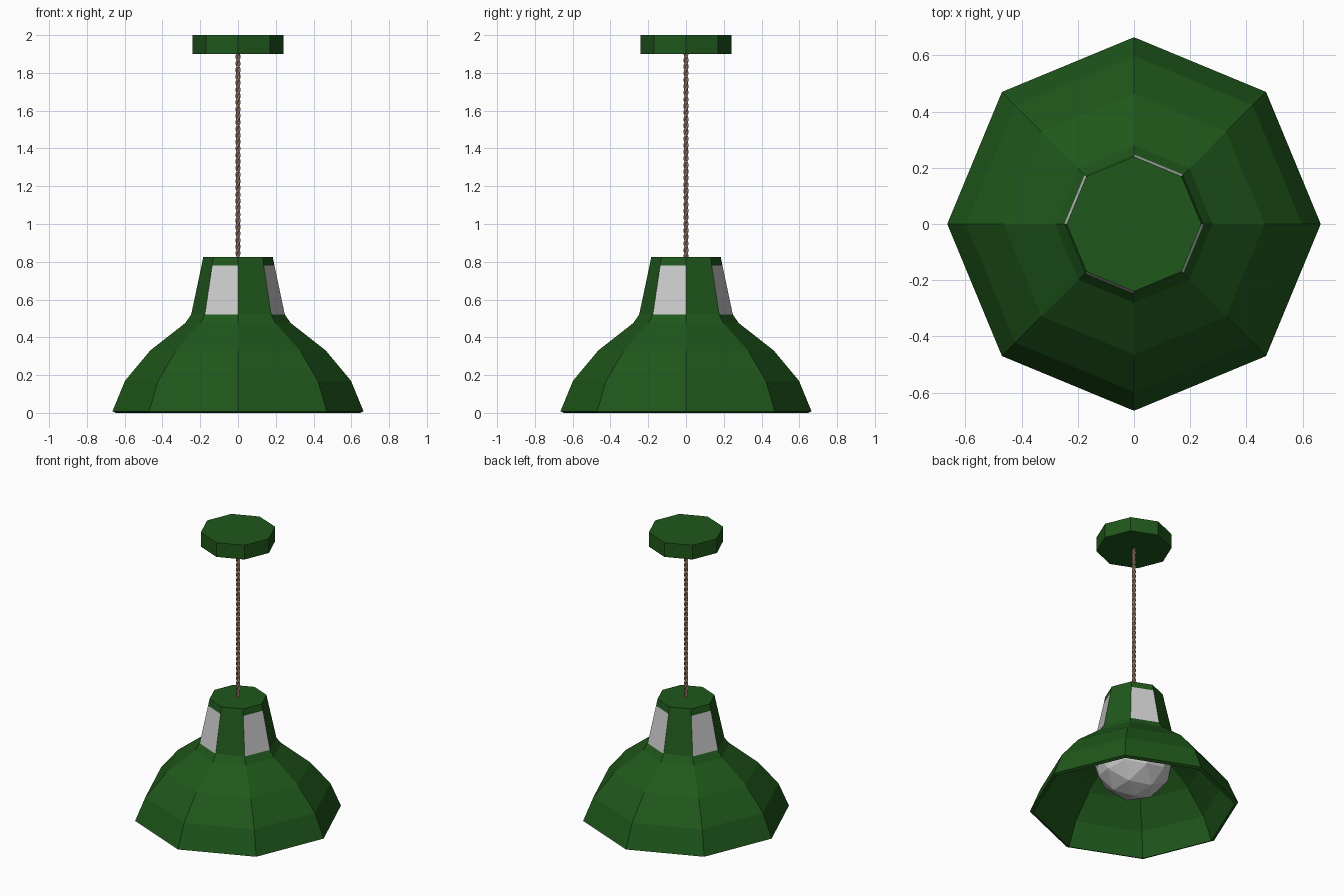
import bpy, bmesh, math

if "Cube" in bpy.data.objects:
    bpy.data.objects.remove(bpy.data.objects["Cube"])

SIDES = 8


def material(name, rgb):
    m = bpy.data.materials.new(name)
    m.diffuse_color = (*rgb, 1)
    m.use_nodes = True
    m.node_tree.nodes["Principled BSDF"].inputs["Base Color"].default_value = m.diffuse_color
    return m


green = material("green_enamel", (0.014, 0.096, 0.011))
brown = material("brown_cord", (0.45, 0.29, 0.20))


def new_object(name, bm, mat=None):
    me = bpy.data.meshes.new(name)
    bm.to_mesh(me)
    bm.free()
    ob = bpy.data.objects.new(name, me)
    bpy.context.collection.objects.link(ob)
    if mat:
        me.materials.append(mat)
    return ob


def lathe(name, profile, mat=None, keep=lambda i, k: True, top=False, bottom=False):
    """Octagonal rings joined by flat faces; keep() picks which faces to make."""
    bm = bmesh.new()
    rings = [[bm.verts.new((r * math.cos(k * math.tau / SIDES),
                            r * math.sin(k * math.tau / SIDES), z))
              for k in range(SIDES)] for r, z in profile]
    for i in range(len(rings) - 1):
        a, b = rings[i], rings[i + 1]
        for k in range(SIDES):
            if keep(i, k):
                n = (k + 1) % SIDES
                bm.faces.new((a[k], a[n], b[n], b[k]))
    if top:
        bm.faces.new(rings[-1])
    if bottom:
        bm.faces.new(rings[0][::-1])
    loose = [v for v in bm.verts if not v.link_faces]
    bmesh.ops.delete(bm, geom=loose, context='VERTS')
    return new_object(name, bm, mat)


def thicken(ob, t):
    m = ob.modifiers.new("thickness", 'SOLIDIFY')
    m.thickness = t
    m.offset = -1
    m.use_even_offset = True


# Shade with alternating window openings in the neck
outline = [(0.665, 0.008), (0.598, 0.17), (0.465, 0.33), (0.28, 0.475),
           (0.248, 0.52), (0.193, 0.78), (0.184, 0.825)]
NECK = 4
shade = lathe("shade", outline, green, lambda i, k: i != NECK or k % 2 == 0, top=True)
thicken(shade, 0.022)

# Window panes
panes = lathe("window_panes", outline[NECK:NECK + 2], None, lambda i, k: k % 2 == 1)
thicken(panes, 0.015)

# Ceiling canopy
lathe("ceiling_canopy", [(0.24, 1.90), (0.24, 2.0)], green, top=True, bottom=True)

# Bulb
bm = bmesh.new()
bmesh.ops.create_icosphere(bm, subdivisions=2, radius=0.255)
bmesh.ops.translate(bm, verts=bm.verts, vec=(0, 0, 0.345))
new_object("bulb", bm)

# Twisted two-strand cord
cu = bpy.data.curves.new("cord", 'CURVE')
cu.dimensions = '3D'
cu.bevel_depth = 0.008
cu.bevel_resolution = 1
cu.materials.append(brown)
STEPS, TURNS = 160, 16
for phase in (0, math.pi):
    sp = cu.splines.new('POLY')
    sp.points.add(STEPS)
    for j, p in enumerate(sp.points):
        t = j / STEPS
        a = phase + t * TURNS * math.tau
        p.co = (0.006 * math.cos(a), 0.006 * math.sin(a), 0.81 + 1.11 * t, 1)
    sp.use_smooth = False
bpy.context.collection.objects.link(bpy.data.objects.new("cord", cu))
